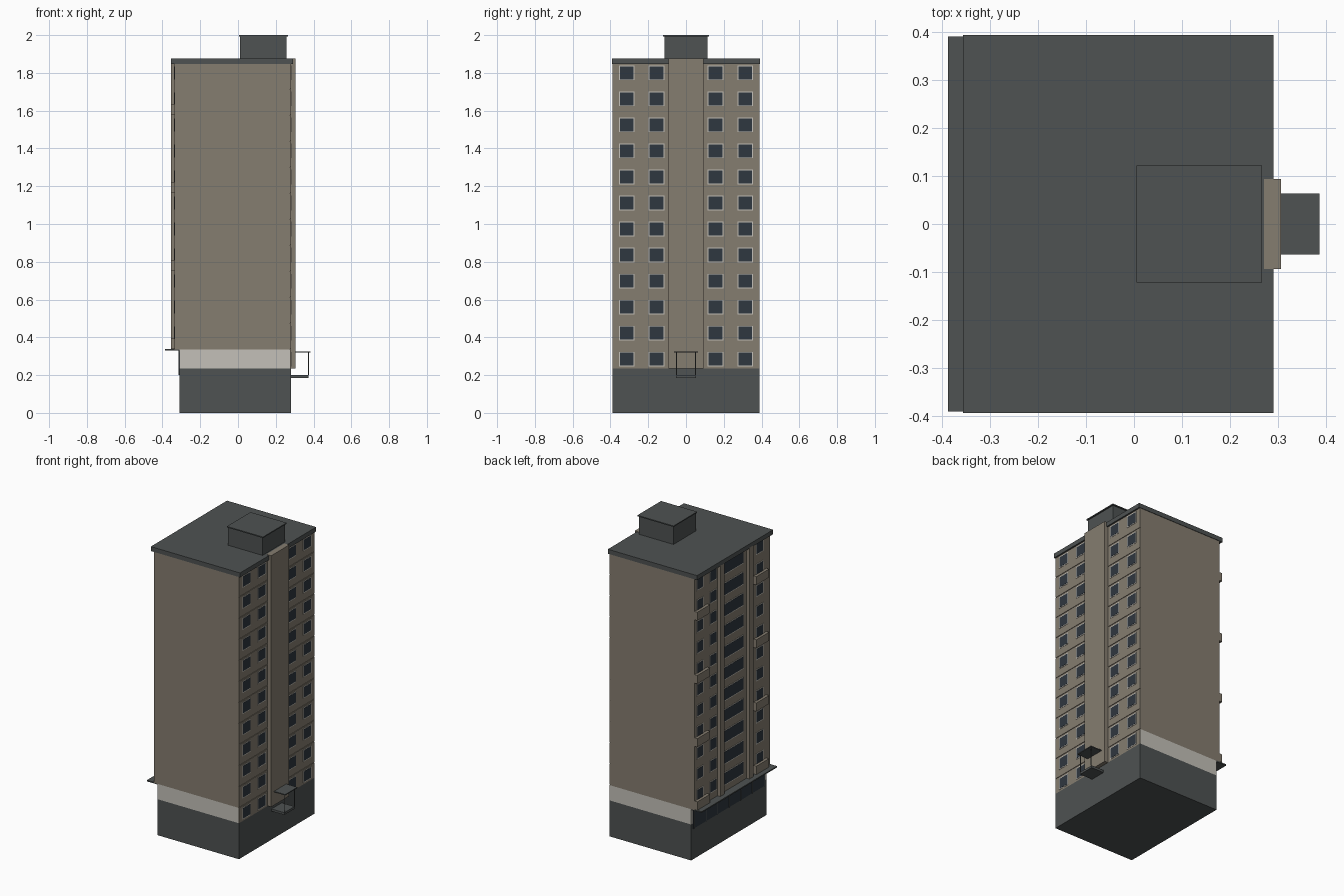
import bpy, bmesh
from mathutils import Vector

old = bpy.data.objects.get("Cube")
if old:
    bpy.data.objects.remove(old, do_unlink=True)


def material(name, rgb):
    m = bpy.data.materials.new(name)
    m.use_nodes = True
    m.diffuse_color = (*rgb, 1)
    m.node_tree.nodes["Principled BSDF"].inputs["Base Color"].default_value = (*rgb, 1)
    return m


GREY = material("slate grey", (0.077, 0.085, 0.085))
BROWN = material("warm brown wall", (0.235, 0.205, 0.162))
LIGHT = material("pale plaster", (0.55, 0.53, 0.48))
GLASS = material("dark glass", (0.028, 0.038, 0.05))


def boxes(name, mat, spans):
    """One object made of boxes, each given as (x0, x1, y0, y1, z0, z1)."""
    bm = bmesh.new()
    for x0, x1, y0, y1, z0, z1 in spans:
        lo, hi = Vector((x0, y0, z0)), Vector((x1, y1, z1))
        new = bmesh.ops.create_cube(bm, size=1)["verts"]
        for v in new:
            v.co = (lo + hi) / 2 + v.co * (hi - lo)
    mesh = bpy.data.meshes.new(name)
    bm.to_mesh(mesh)
    bm.free()
    mesh.materials.append(mat)
    ob = bpy.data.objects.new(name, mesh)
    bpy.context.collection.objects.link(ob)
    return ob


def window_set(name, face, out, centres, zs, height=0.067):
    """Framed windows on a wall at x = face; out is +1 or -1."""
    frames, panes = [], []
    for z in zs:
        for y, width in centres:
            w, h = width / 2, height / 2
            a, b, c = face - 0.002 * out, face + 0.002 * out, face + 0.003 * out
            frames.append((min(a, b), max(a, b), y - w - .005, y + w + .005, z - h - .005, z + h + .005))
            panes.append((min(a, c), max(a, c), y - w, y + w, z - h, z + h))
    boxes(name + "_frames", LIGHT, frames)
    boxes(name + "_panes", GLASS, panes)


STEP = 0.1377
HALF = 0.39
EAST, WEST = 0.28, -0.335
floors = [0.285 + STEP * i for i in range(12)]

# Base, recessed ground floor and main body
boxes("base", GREY, [(-0.31, EAST, -HALF, HALF, 0, 0.235)])
boxes("ground_floor", LIGHT, [(-0.31, 0.276, -HALF, HALF, 0.235, 0.335)])
boxes("main_body", BROWN, [(WEST, 0.276, -HALF, HALF, 0.335, 1.85)])

# Wall panels with narrow joints between storeys
panels = []
for i in range(12):
    bottom = 0.235 if i == 0 else 0.338 + STEP * (i - 1)
    top = min(0.335 + STEP * i, 1.85)
    for y0, y1 in ((-HALF, -0.09), (0.09, HALF)):
        panels.append((0.275, EAST, y0, y1, bottom, top))
boxes("stair_side_panels", BROWN, panels)
window_set("stair_side", EAST, 1, [(s * y, 0.073) for s in (-1, 1) for y in (0.156, 0.314)], floors)

# Stair tower
boxes("stair_tower", BROWN, [(0.27, 0.305, -0.093, 0.093, 0.235, 1.877)])

# Entrance porch
boxes("porch_slab", GREY, [(0.275, 0.372, -0.053, 0.053, 0.185, 0.2)])
boxes("porch_roof", GREY, [(0.3, 0.385, -0.063, 0.063, 0.32, 0.326)])
boxes("porch_posts", GREY, [(0.371, 0.375, y - 0.002, y + 0.002, 0.2, 0.32) for y in (-0.05, 0.05)])

# Balcony side: windows, pilasters and balconies
upper = floors[1:]
window_set("balcony_side", WEST, -1, [(0.335, 0.06), (0.2, 0.06), (-0.28, 0.065)], upper)
window_set("balcony_side_wide", WEST, -1, [(-0.01, 0.2)], upper, 0.075)
boxes("pilasters", BROWN, [(-0.355, WEST, y - 0.022, y + 0.022, 0.335, 1.85) for y in (0.13, -0.17)])
balconies = []
for i in range(0, 12, 3):
    z = 0.34 + STEP * i
    for y0, y1 in ((0.26, HALF), (-0.35, -0.22)):
        balconies.append((-0.355, WEST, y0, y1, z, z + 0.055))
boxes("balconies", BROWN, balconies)

# Shop front under the long canopy
boxes("long_canopy", GREY, [(-0.386, -0.305, -HALF, HALF, 0.331, 0.339)])
boxes("shop_glass", GLASS, [(-0.313, -0.309, -0.37, 0.37, 0.2, 0.32)])
boxes("shop_mullions", GREY, [(-0.315, -0.309, y / 100 - 0.003, y / 100 + 0.003, 0.2, 0.331)
                              for y in range(-36, 37, 12)])

# Roof slab and rooftop plant room
boxes("roof_slab", GREY, [(-0.355, 0.29, -0.393, 0.393, 1.846, 1.875)])
boxes("plant_room", GREY, [(0.01, 0.258, -0.115, 0.115, 1.87, 1.994)])
boxes("plant_room_cap", GREY, [(0.005, 0.266, -0.122, 0.122, 1.993, 2.0)])
